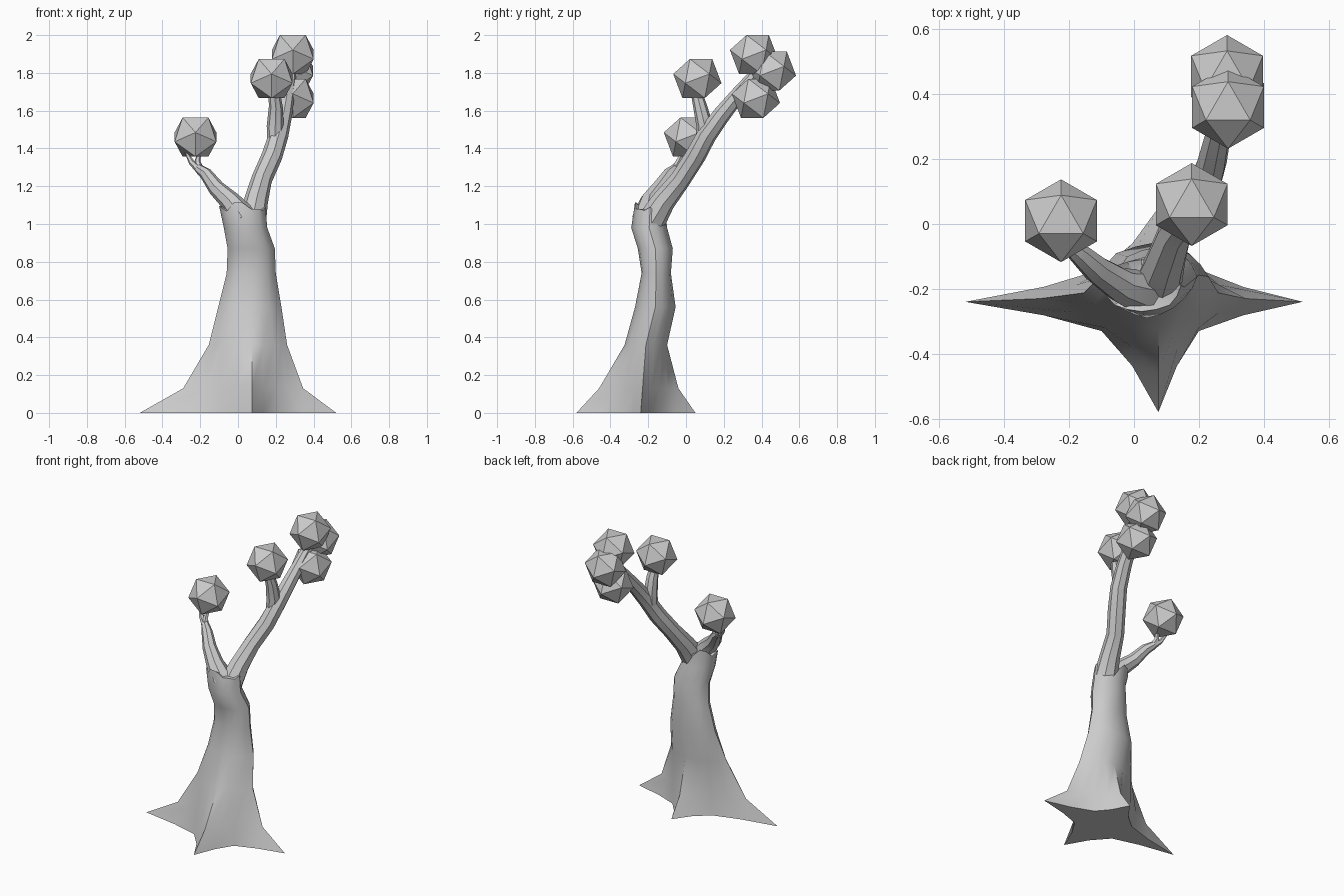
import bpy, bmesh, math
from mathutils import Vector

if "Cube" in bpy.data.objects:
    bpy.data.objects.remove(bpy.data.objects["Cube"])


def finish(name, bm, smooth=True):
    bmesh.ops.recalc_face_normals(bm, faces=bm.faces)
    me = bpy.data.meshes.new(name)
    bm.to_mesh(me)
    bm.free()
    ob = bpy.data.objects.new(name, me)
    bpy.context.collection.objects.link(ob)
    if smooth:
        bpy.ops.object.select_all(action='DESELECT')
        ob.select_set(True)
        bpy.context.view_layer.objects.active = ob
        bpy.ops.object.shade_smooth_by_angle(angle=math.radians(40))
    return ob


def loft(name, rings):
    bm = bmesh.new()
    loops = [[bm.verts.new(p) for p in ring] for ring in rings]
    n = len(loops[0])
    for a, b in zip(loops, loops[1:]):
        for i in range(n):
            j = (i + 1) % n
            bm.faces.new((a[i], a[j], b[j], b[i]))
    bm.faces.new(loops[0][::-1])
    bm.faces.new(loops[-1])
    return finish(name, bm)


def star_ring(z, w, e, s, n, v, f, lift=0):
    """Four root tips, a corner in each quadrant, and a scaled midpoint between."""
    cx = 0.075 if z < 0.9 else (w + e) / 2
    cy = -0.24 if z < 0.05 else (s + n) / 2 if z > 0.3 else -0.23
    x0, x1, y0, y1 = v
    pts = [(e, cy), (x1, y1), (cx, n), (x0, y1), (w, cy), (x0, y0), (cx, s), (x1, y0)]
    ring = []
    for i, p in enumerate(pts):
        q = pts[(i + 1) % 8]
        mx, my = (p[0] + q[0]) / 2, (p[1] + q[1]) / 2
        ring.append(Vector((p[0], p[1], z + lift * math.sin(i * 2.3))))
        ring.append(Vector((cx + (mx - cx) * f, cy + (my - cy) * f,
                            z - lift * math.cos(i * 1.9))))
    return ring


# Trunk with four flared roots
trunk = [
    star_ring(0.00, -0.52, 0.52, -0.58, 0.05, (-0.10, 0.20, -0.33, -0.14), 0.92),
    star_ring(0.13, -0.29, 0.345, -0.46, -0.04, (-0.09, 0.20, -0.32, -0.14), 0.95),
    star_ring(0.36, -0.155, 0.26, -0.325, -0.10, (-0.08, 0.19, -0.28, -0.13), 1.02),
    star_ring(0.56, -0.105, 0.23, -0.27, -0.055, (-0.055, 0.17, -0.235, -0.09), 1.04),
    star_ring(0.74, -0.06, 0.20, -0.235, -0.08, (-0.025, 0.16, -0.215, -0.10), 1.05),
    star_ring(0.87, -0.055, 0.195, -0.255, -0.07, (-0.02, 0.155, -0.23, -0.10), 1.05),
    star_ring(0.98, -0.075, 0.155, -0.29, -0.10, (-0.04, 0.12, -0.26, -0.13), 1.05),
    star_ring(1.09, -0.10, 0.145, -0.27, -0.11, (-0.06, 0.11, -0.25, -0.13), 1.05, 0.025),
    star_ring(1.08, -0.04, 0.09, -0.23, -0.15, (-0.02, 0.07, -0.22, -0.16), 1.05),
]
loft("trunk", trunk)


def branch(name, path, sides=8):
    """Tapered tube along (x, y, z, radius) points."""
    pts = [Vector(p[:3]) for p in path]
    rings = []
    for i, c in enumerate(pts):
        t = (pts[min(i + 1, len(pts) - 1)] - pts[max(i - 1, 0)]).normalized()
        u = t.cross(Vector((0, 1, 0))).normalized()
        v = t.cross(u)
        rings.append([c + path[i][3] * (u * math.cos(a) + v * math.sin(a))
                      for a in (math.tau * k / sides for k in range(sides))])
    loft(name, rings)


# Branches growing out of the trunk top
branch("right_branch", [(0.075, -0.18, 1.02, 0.075), (0.095, -0.12, 1.12, 0.064),
                        (0.125, -0.03, 1.235, 0.055), (0.18, 0.05, 1.36, 0.055),
                        (0.215, 0.11, 1.47, 0.052), (0.24, 0.19, 1.58, 0.047),
                        (0.26, 0.28, 1.69, 0.04), (0.28, 0.38, 1.81, 0.03)])
branch("fork_branch", [(0.195, 0.09, 1.41, 0.04), (0.197, 0.10, 1.52, 0.045),
                       (0.20, 0.075, 1.62, 0.037), (0.19, 0.05, 1.72, 0.028)])
branch("left_branch", [(0.03, -0.21, 1.03, 0.075), (-0.04, -0.19, 1.12, 0.055),
                       (-0.115, -0.14, 1.19, 0.044), (-0.17, -0.09, 1.265, 0.034),
                       (-0.21, -0.055, 1.295, 0.024)])
branch("left_twig_a", [(-0.19, -0.07, 1.275, 0.024), (-0.245, -0.04, 1.325, 0.016),
                       (-0.275, -0.015, 1.38, 0.008)], 6)
branch("left_twig_b", [(-0.20, -0.065, 1.28, 0.024), (-0.215, -0.04, 1.33, 0.016),
                       (-0.205, -0.02, 1.38, 0.01)], 6)


def foliage(name, centre, r=0.13):
    """Icosahedron resting on a face."""
    bm = bmesh.new()
    for h, rad, start in ((0.795, 0.607, 90), (0.188, 0.982, 270),
                          (-0.188, 0.982, 90), (-0.795, 0.607, 270)):
        for k in range(3):
            a = math.radians(start + 120 * k)
            bm.verts.new(Vector(centre) + r * Vector((rad * math.cos(a), rad * math.sin(a), h)))
    bmesh.ops.convex_hull(bm, input=bm.verts)
    finish(name, bm, smooth=False)


# Leaf clumps
for i, c in enumerate([(-0.225, 0.01, 1.46), (0.178, 0.06, 1.77), (0.29, 0.36, 1.897),
                       (0.287, 0.455, 1.81), (0.29, 0.37, 1.665)]):
    foliage(f"leaf_clump_{i + 1}", c)
